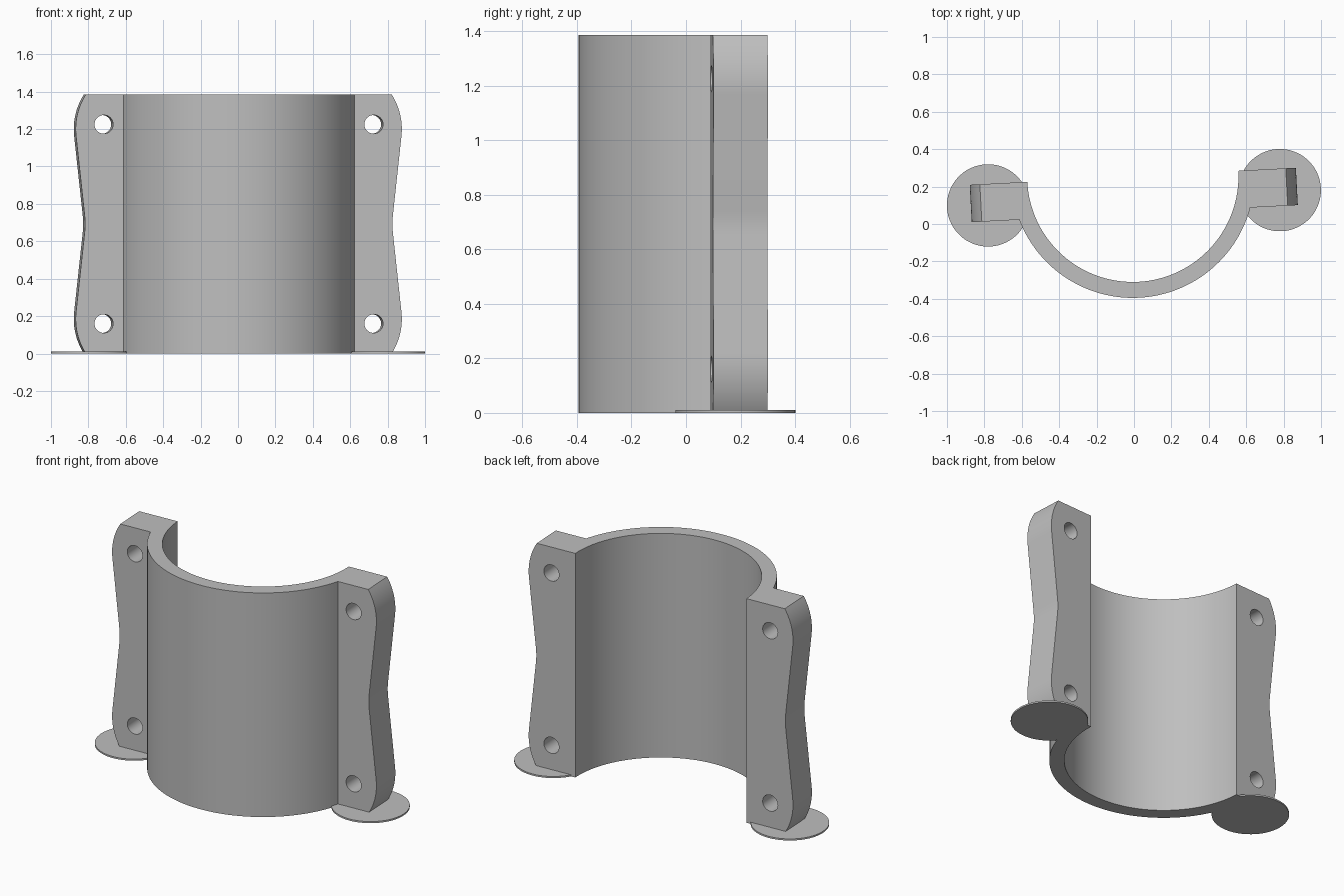
import bpy, bmesh
from math import radians, sin, cos, pi
from mathutils import Matrix

cube = bpy.data.objects.get("Cube")
if cube:
    bpy.data.objects.remove(cube)

HEIGHT = 1.385
OUTER, INNER = 0.65, 0.565        # half-tube radii
BACK, FRONT = 0.255, 0.055        # ear faces; tube axis lies on the back plane
MID = HEIGHT / 2
PLACE = Matrix.Rotation(radians(3), 4, 'Z') @ Matrix.Translation((0.007, 0, 0))

grey = bpy.data.materials.new("light grey")
grey.use_nodes = True
colour = (0.52, 0.52, 0.52, 1)
grey.diffuse_color = colour
grey.node_tree.nodes["Principled BSDF"].inputs["Base Color"].default_value = colour


def prism(name, points, offset):
    """Solid made by sweeping a closed outline of 3D points along offset."""
    bm = bmesh.new()
    face = bm.faces.new([bm.verts.new(p) for p in points])
    swept = bmesh.ops.extrude_face_region(bm, geom=[face])["geom"]
    verts = [v for v in swept if isinstance(v, bmesh.types.BMVert)]
    bmesh.ops.translate(bm, verts=verts, vec=offset)
    bmesh.ops.recalc_face_normals(bm, faces=bm.faces)
    mesh = bpy.data.meshes.new(name)
    bm.to_mesh(mesh)
    bm.free()
    mesh.materials.append(grey)
    obj = bpy.data.objects.new(name, mesh)
    bpy.context.collection.objects.link(obj)
    return obj


def circle(radius, start, end, steps):
    return [(radius * cos(start + (end - start) * i / steps),
             radius * sin(start + (end - start) * i / steps)) for i in range(steps + 1)]


def combine(target, tool, operation):
    """Apply a boolean and discard the tool."""
    tool.hide_render = True
    mod = target.modifiers.new("join", 'BOOLEAN')
    mod.operation, mod.solver, mod.object = operation, 'EXACT', tool
    bpy.context.view_layer.objects.active = target
    bpy.ops.object.modifier_apply(modifier=mod.name)
    bpy.data.objects.remove(tool)


def finish(obj):
    bpy.ops.object.select_all(action='DESELECT')
    obj.select_set(True)
    bpy.context.view_layer.objects.active = obj
    bpy.ops.object.shade_smooth_by_angle(angle=radians(25))
    obj.matrix_world = PLACE


# Half-tube shell
section = circle(OUTER, pi, 2 * pi, 64) + circle(INNER, 2 * pi, pi, 64)
bracket = prism("half_tube_bracket", [(x, y + BACK, 0) for x, y in section], (0, 0, HEIGHT))

# Waisted ear outline: rounded shoulder, straight slope, soft waist, mirrored below
r = 0.343
upper = [(0.873 - r + x, 1.2 + z) for x, z in circle(r, radians(32.6), radians(-6), 14)]
upper += [(0.825, 0.738), (0.823, 0.715)]
edge = upper + [(0.8225, MID)] + [(x, HEIGHT - z) for x, z in reversed(upper)]
edge[0], edge[-1] = (edge[0][0], HEIGHT), (edge[-1][0], 0)
outline = [(0.59, HEIGHT)] + edge + [(0.59, 0)]

for side in (1, -1):
    ear = prism("ear", [(side * x, FRONT, z) for x, z in outline], (0, BACK - FRONT, 0))
    combine(bracket, ear, 'UNION')

# Bolt holes through the ears
for side in (1, -1):
    for z in (0.16, HEIGHT - 0.16):
        ring = circle(0.05, 0, 2 * pi, 32)[:-1]
        drill = prism("drill", [(side * 0.7225 + a, FRONT - 0.1, z + b) for a, b in ring], (0, 0.4, 0))
        combine(bracket, drill, 'DIFFERENCE')
finish(bracket)

# Thin round feet under the ears
for name, side in (("left_foot_disc", 1), ("right_foot_disc", -1)):
    ring = circle(0.22, 0, 2 * pi, 64)[:-1]
    finish(prism(name, [(side * 0.781 + a, 0.14 + b, 0) for a, b in ring], (0, 0, 0.01)))
